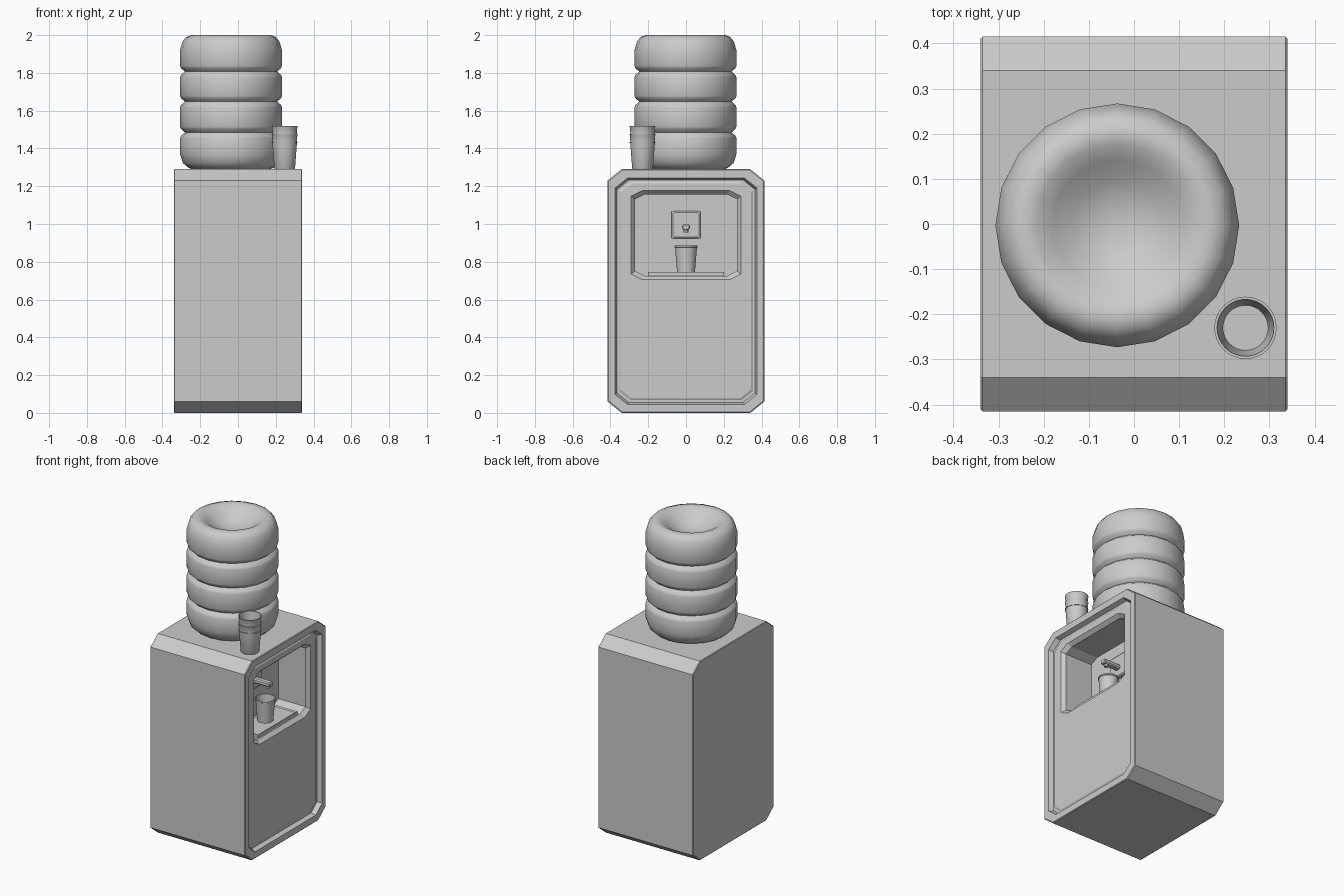
import bpy, bmesh, math


def finish(bm, name, angle=None):
    bmesh.ops.recalc_face_normals(bm, faces=bm.faces[:])
    me = bpy.data.meshes.new(name)
    bm.to_mesh(me)
    bm.free()
    ob = bpy.data.objects.new(name, me)
    bpy.context.collection.objects.link(ob)
    if angle is not None:
        bpy.ops.object.select_all(action='DESELECT')
        ob.select_set(True)
        bpy.context.view_layer.objects.active = ob
        bpy.ops.object.shade_smooth_by_angle(angle=math.radians(angle))
    return ob


def octagon(bm, x, hy, z0, z1, cy, cz):
    """Chamfered rectangle in the y-z plane at depth x."""
    pts = [(hy - cy, z0), (hy, z0 + cz), (hy, z1 - cz), (hy - cy, z1),
           (cy - hy, z1), (-hy, z1 - cz), (-hy, z0 + cz), (cy - hy, z0)]
    return [bm.verts.new((x, y, z)) for y, z in pts]


def loft(name, sections):
    bm = bmesh.new()
    loops = [octagon(bm, *s) for s in sections]
    for a, b in zip(loops, loops[1:]):
        for i in range(8):
            j = (i + 1) % 8
            bm.faces.new((a[i], a[j], b[j], b[i]))
    bm.faces.new(loops[0])
    bm.faces.new(loops[-1])
    return finish(bm, name)


def lathe(name, profile, center, sides, angle):
    """Revolve (radius, z) points; radius 0 makes a pole."""
    bm = bmesh.new()
    rings = []
    for r, z in profile:
        n = 1 if r == 0 else sides
        rings.append([bm.verts.new((center[0] + r * math.cos(2 * math.pi * k / sides),
                                    center[1] + r * math.sin(2 * math.pi * k / sides), z))
                      for k in range(n)])
    for a, b in zip(rings, rings[1:]):
        for k in range(sides):
            m = (k + 1) % sides
            f = [a[k % len(a)], a[m % len(a)], b[m % len(b)], b[k % len(b)]]
            bm.faces.new(list(dict.fromkeys(f)))
    return finish(bm, name, angle)


# Cabinet: outer shell, front rim, groove, panel and dispensing recess
loft("cabinet", [
    (-0.34, 0.411, 0.004, 1.286, 0.075, 0.06),
    (-0.336, 0.415, 0.0, 1.29, 0.075, 0.06),
    (0.336, 0.415, 0.0, 1.29, 0.075, 0.06),
    (0.34, 0.411, 0.004, 1.286, 0.075, 0.06),
    (0.34, 0.375, 0.045, 1.243, 0.065, 0.052),
    (0.312, 0.365, 0.055, 1.233, 0.062, 0.05),
    (0.312, 0.354, 0.068, 1.224, 0.06, 0.048),
    (0.318, 0.345, 0.077, 1.215, 0.058, 0.046),
    (0.318, 0.29, 0.705, 1.177, 0.058, 0.03),
    (0.295, 0.27, 0.725, 1.157, 0.052, 0.026),
    (0.10, 0.27, 0.725, 1.157, 0.052, 0.026),
])

# Drip tray with a shallow recessed top
loft_tray = bmesh.new()
bmesh.ops.create_cube(loft_tray, size=1)
for v in loft_tray.verts:
    v.co = (0.2 + v.co.x * 0.17, v.co.y * 0.4, 0.734 + v.co.z * 0.022)
top = max(loft_tray.faces, key=lambda f: f.calc_center_median().z)
bmesh.ops.inset_region(loft_tray, faces=[top], thickness=0.012)
for v in top.verts:
    v.co.z -= 0.006
finish(loft_tray, "drip_tray")

# Tap plate and spout
loft("tap_plate", [
    (0.098, 0.076, 0.922, 1.07, 0.004, 0.004),
    (0.118, 0.076, 0.922, 1.07, 0.004, 0.004),
    (0.124, 0.068, 0.930, 1.062, 0.004, 0.004),
])
loft("tap_spout", [
    (0.115, 0.02, 0.968, 0.998, 0.007, 0.007),
    (0.235, 0.02, 0.968, 0.998, 0.007, 0.007),
    (0.24, 0.015, 0.972, 0.994, 0.006, 0.006),
])
lathe("tap_nozzle", [(0, 0.975), (0.012, 0.975), (0.012, 0.955), (0, 0.955)],
      (0.215, 0), 12, 30)

# Cup under the tap
lathe("tap_cup", [(0, 0.742), (0.047, 0.742), (0.058, 0.875), (0.061, 0.877), (0.061, 0.885),
                  (0.056, 0.885), (0.044, 0.75), (0, 0.75)], (0.196, 0), 32, 30)

# Stack of nested cups on top
stack = [(0, 1.295), (0.052, 1.295), (0.055, 1.30), (0.065, 1.428)]
for z in (1.434, 1.477, 1.52):
    stack += [(0.068, z - 0.006), (0.069, z)]
    if z < 1.52:
        stack += [(0.0645, z), (0.067, z + 0.035)]
stack += [(0.063, 1.52), (0.05, 1.39), (0, 1.39)]
stack = [(r, z - 0.005 if z < 1.31 else z) for r, z in stack]
lathe("cup_stack", stack, (0.247, -0.23), 32, 30)

# Water bottle: bulging sections separated by creased grooves, dished top
bottle = [(0, 1.288), (0.2, 1.288), (0.225, 1.297), (0.255, 1.323), (0.27, 1.37)]
for z in (1.485, 1.648, 1.807):
    bottle += [(0.27, z - 0.03), (0.265, z - 0.018), (0.244, z),
               (0.265, z + 0.018), (0.27, z + 0.03)]
bottle += [(0.27, 1.92), (0.257, 1.965), (0.238, 1.99), (0.21, 2.0), (0.18, 1.994),
           (0.145, 1.97), (0.1, 1.938), (0.05, 1.918), (0, 1.914)]
lathe("water_bottle", bottle, (-0.037, -0.003), 20, 60)
